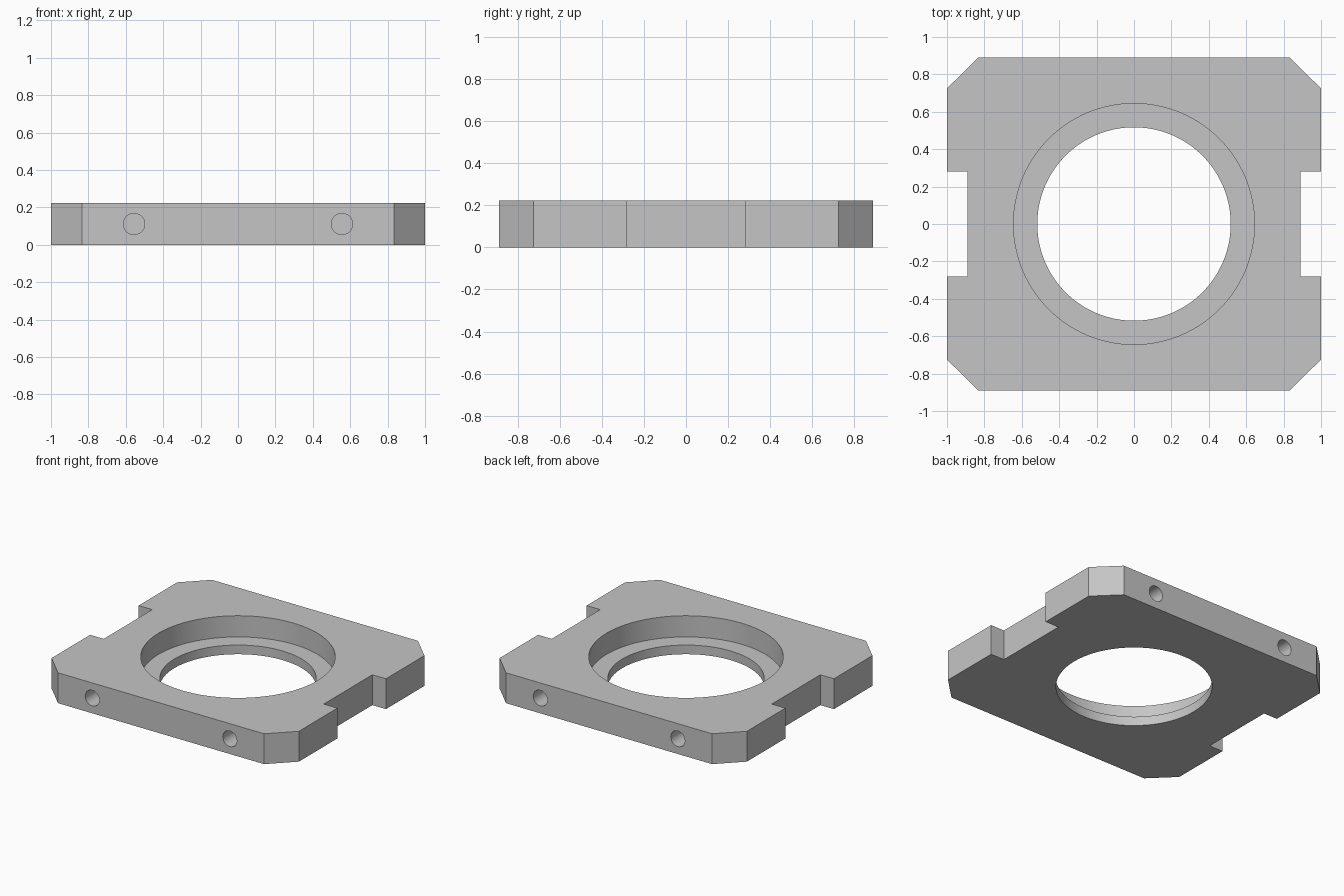
import bpy
import bmesh
import math
from mathutils import Matrix, Vector

if "Cube" in bpy.data.objects:
    bpy.data.objects.remove(bpy.data.objects["Cube"], do_unlink=True)

HEIGHT = 0.222
HALF_Y = 0.889
LEDGE_Z = 0.067
HOLE_DEPTH = 0.33

# Plain grey metal
grey = bpy.data.materials.new("grey_metal")
grey.use_nodes = True
grey.diffuse_color = (0.56, 0.56, 0.56, 1)
grey.node_tree.nodes["Principled BSDF"].inputs["Base Color"].default_value = grey.diffuse_color


def make_object(name, bm):
    bmesh.ops.recalc_face_normals(bm, faces=bm.faces)
    mesh = bpy.data.meshes.new(name)
    bm.to_mesh(mesh)
    bm.free()
    mesh.materials.append(grey)
    obj = bpy.data.objects.new(name, mesh)
    bpy.context.scene.collection.objects.link(obj)
    return obj


def cylinder_cutter(name, radius, depth, sides, location, tilt=0):
    bm = bmesh.new()
    place = Matrix.Translation(location) @ Matrix.Rotation(tilt, 4, "X")
    bmesh.ops.create_cone(bm, cap_ends=True, segments=sides, radius1=radius,
                          radius2=radius, depth=depth, matrix=place)
    obj = make_object(name, bm)
    obj.hide_render = True
    return obj


# Plate outline: one quarter profile mirrored around, with cut corners and side notches
quarter = [(0.89, 0.28), (1, 0.28), (1, 0.725), (0.833, HALF_Y)]
outline = []
for sx, sy in ((1, 1), (-1, 1), (-1, -1), (1, -1)):
    points = [(sx * x, sy * y) for x, y in quarter]
    outline += points if sx * sy > 0 else points[::-1]

bm = bmesh.new()
base = bm.faces.new([bm.verts.new((x, y, 0)) for x, y in outline])
grown = bmesh.ops.extrude_face_region(bm, geom=[base], use_keep_orig=True)
top = [v for v in grown["geom"] if isinstance(v, bmesh.types.BMVert)]
bmesh.ops.translate(bm, verts=top, vec=Vector((0, 0, HEIGHT)))
plate = make_object("mounting_plate", bm)

# Stepped central opening
cutters = [
    cylinder_cutter("bore_cutter", 0.517, 1, 128, (0, 0, 0)),
    cylinder_cutter("recess_cutter", 0.644, 1, 128, (0, 0, LEDGE_Z + 0.5)),
]

# Blind holes in the front and back edges
for sx in (-1, 1):
    for sy in (-1, 1):
        cutters.append(cylinder_cutter("edge_hole_cutter", 0.057, 2 * HOLE_DEPTH, 40,
                                       (sx * 0.556, sy * HALF_Y, HEIGHT / 2), math.pi / 2))

for cutter in cutters:
    cut = plate.modifiers.new(cutter.name, "BOOLEAN")
    cut.operation = "DIFFERENCE"
    cut.solver = "EXACT"
    cut.object = cutter

# Bake the cuts and discard the cutters
graph = bpy.context.evaluated_depsgraph_get()
baked = bpy.data.meshes.new_from_object(plate.evaluated_get(graph))
plate.modifiers.clear()
plate.data = baked
for cutter in cutters:
    bpy.data.objects.remove(cutter, do_unlink=True)

# Smooth round walls with sharp edges kept
bpy.ops.object.select_all(action="DESELECT")
plate.select_set(True)
bpy.context.view_layer.objects.active = plate
bpy.ops.object.shade_smooth_by_angle(angle=math.radians(30))
